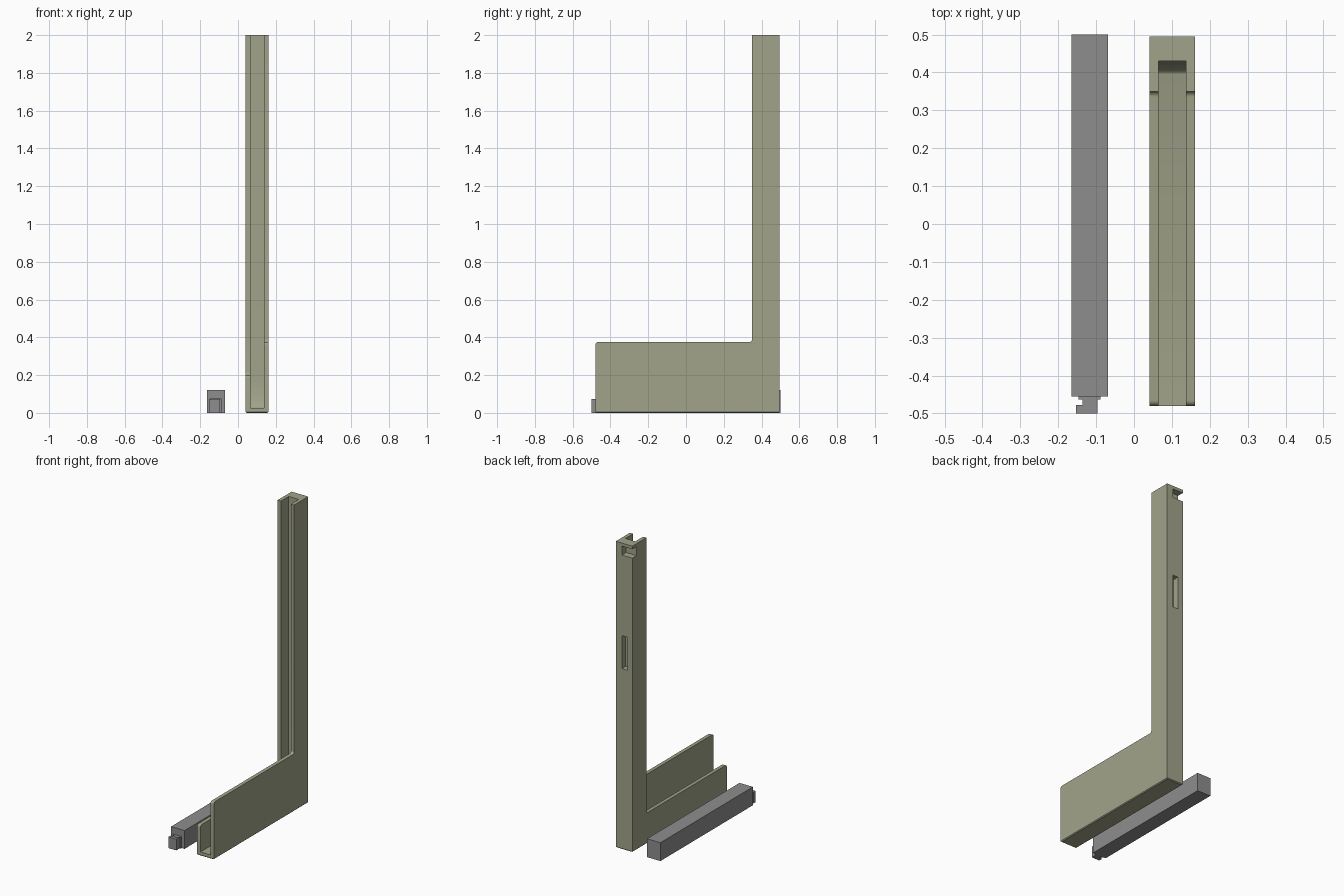
import bpy, bmesh, math

if "Cube" in bpy.data.objects:
    bpy.data.objects.remove(bpy.data.objects["Cube"])


def material(name, rgb):
    m = bpy.data.materials.new(name)
    m.diffuse_color = (*rgb, 1)
    m.use_nodes = True
    m.node_tree.nodes["Principled BSDF"].inputs["Base Color"].default_value = m.diffuse_color
    return m


olive = material("olive", (0.36, 0.37, 0.255))
grey = material("grey", (0.27, 0.27, 0.27))


def arc(cy, cz, ry, rz, a0, a1, n=6):
    """Points on an elliptical arc in the y-z plane, angles in degrees."""
    angles = [math.radians(a0 + (a1 - a0) * i / n) for i in range(n + 1)]
    return [(cy + ry * math.cos(a), cz + rz * math.sin(a)) for a in angles]


def extrude(name, profile, x0, x1, mat, chamfer=0):
    """Extrude a y-z outline along x, optionally easing its ground edges."""
    bm = bmesh.new()
    face = bm.faces.new([bm.verts.new((x0, y, z)) for y, z in profile])
    moved = bmesh.ops.extrude_face_region(bm, geom=[face])["geom"]
    verts = [v for v in moved if isinstance(v, bmesh.types.BMVert)]
    bmesh.ops.translate(bm, verts=verts, vec=(x1 - x0, 0, 0))
    bmesh.ops.recalc_face_normals(bm, faces=bm.faces)
    if chamfer:
        low = [e for e in bm.edges if all(v.co.z < 1e-5 for v in e.verts)]
        bmesh.ops.bevel(bm, geom=low, offset=chamfer, segments=1,
                        affect='EDGES', profile=0.5)
    mesh = bpy.data.meshes.new(name)
    bm.to_mesh(mesh)
    bm.free()
    mesh.materials.append(mat)
    ob = bpy.data.objects.new(name, mesh)
    bpy.context.collection.objects.link(ob)
    return ob


def box(name, x0, x1, y0, y1, z0, z1, mat):
    return extrude(name, [(y0, z0), (y1, z0), (y1, z1), (y0, z1)], x0, x1, mat)


def activate(ob):
    bpy.ops.object.select_all(action='DESELECT')
    ob.select_set(True)
    bpy.context.view_layer.objects.active = ob


def cut(ob, cutter):
    mod = ob.modifiers.new("cut", 'BOOLEAN')
    mod.operation = 'DIFFERENCE'
    mod.solver = 'EXACT'
    mod.object = cutter
    activate(ob)
    bpy.ops.object.modifier_apply(modifier=mod.name)
    bpy.data.objects.remove(cutter)


# Bracket: solid L outline with rounded corners
R = 0.015
FRONT, COLUMN, BACK = -0.48, 0.35, 0.495
outline = [(FRONT, 0), (BACK, 0), (BACK, 2), (COLUMN, 2)]
outline += arc(COLUMN - R, 0.375 + R, R, R, 0, -90)
outline += arc(FRONT + R, 0.375 - R, R, R, 90, 180)
bracket = extrude("angle_bracket", outline, 0.041, 0.161, olive, 0.005)

# Channel running along the foot and up the column, curved at the heel
channel = [(-0.6, 0.025)] + arc(0.395, 0.2, 0.035, 0.175, -90, 0, 10)
channel += [(0.43, 2.1), (-0.6, 2.1)]
cut(bracket, extrude("channel_cutter", channel, 0.065, 0.137, olive))

# Left wall of the foot is lower
low = [(-0.6, 0.2 - R)] + arc(FRONT + R, 0.2 - R, R, R, 180, 90)
low += arc(COLUMN - R, 0.2 + R, R, R, -90, 0)
low += [(COLUMN, 0.5), (-0.6, 0.5)]
cut(bracket, extrude("low_wall_cutter", low, 0.0, 0.08, olive))

# Pocket and top notch in the back of the column
cut(bracket, box("pocket_cutter", 0.078, 0.117, 0.455, 0.6, 1.18, 1.395, olive))
cut(bracket, box("notch_cutter", 0.0, 0.117, 0.452, 0.6, 1.922, 1.98, olive))
activate(bracket)
bpy.ops.object.shade_smooth_by_angle(angle=math.radians(30))

# Separate bar with a stepped end and latch
box("bar", -0.165, -0.068, -0.455, 0.5, 0, 0.12, grey)
box("bar_step", -0.147, -0.088, -0.463, -0.455, 0, 0.075, grey)
box("latch_neck", -0.136, -0.096, -0.48, -0.463, 0, 0.075, grey)
box("latch_head", -0.153, -0.096, -0.5, -0.478, 0, 0.073, grey)
